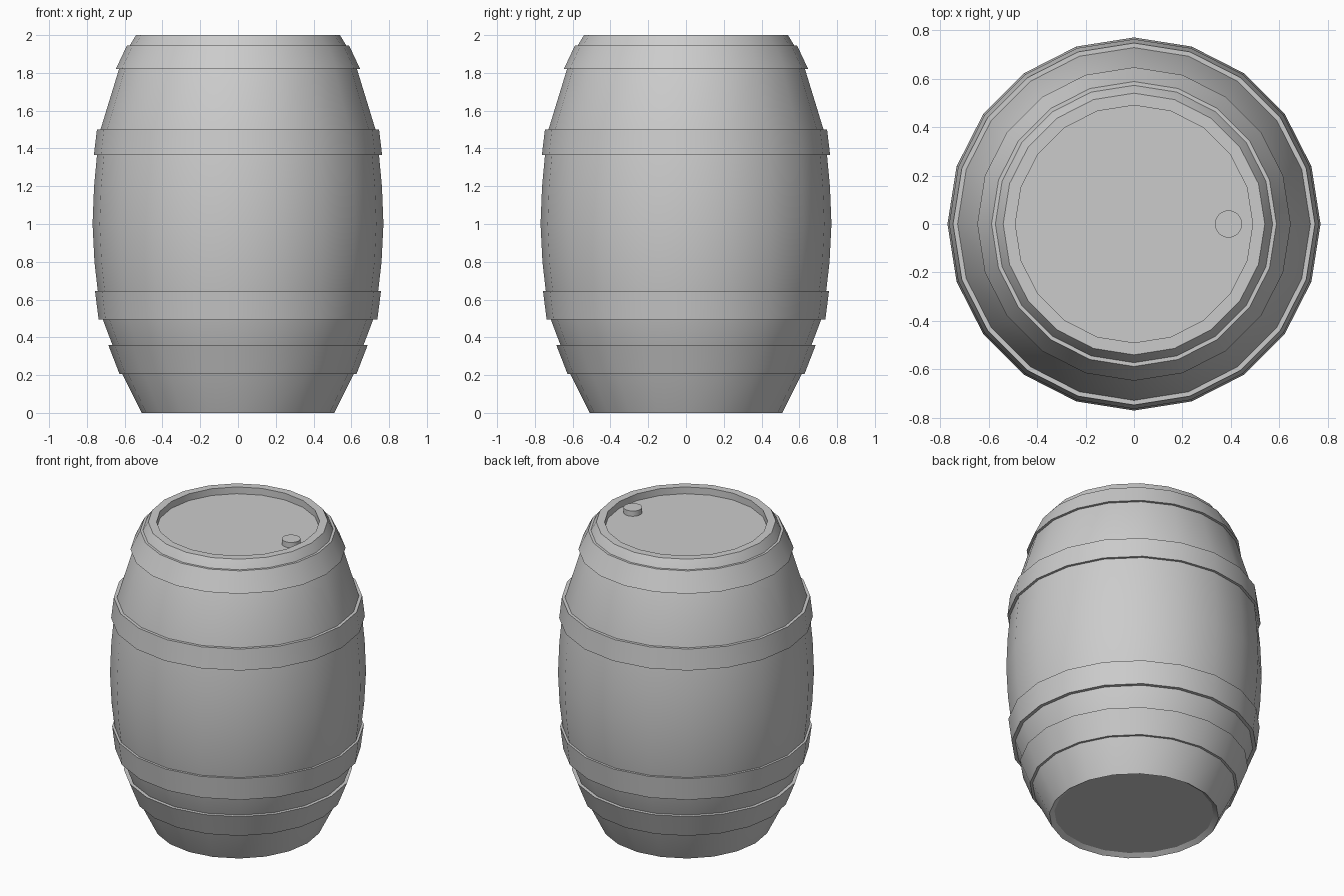
import bpy, bmesh
from math import sin, cos, pi, radians

if "Cube" in bpy.data.objects:
    bpy.data.objects.remove(bpy.data.objects["Cube"])

SIDES = 20


def lathe(name, profile, closed=False, sides=SIDES, centre=(0, 0)):
    """Revolve (radius, z) points; a closed profile makes a ring, an open one gets end caps."""
    bm = bmesh.new()
    rings = [[bm.verts.new((centre[0] + r * cos(2 * pi * i / sides),
                            centre[1] + r * sin(2 * pi * i / sides), z))
              for i in range(sides)] for r, z in profile]
    pairs = list(zip(rings, rings[1:]))
    if closed:
        pairs.append((rings[-1], rings[0]))
    else:
        bm.faces.new(rings[0])
        bm.faces.new(rings[-1])
    for a, b in pairs:
        for i in range(sides):
            j = (i + 1) % sides
            bm.faces.new((a[i], a[j], b[j], b[i]))
    bmesh.ops.recalc_face_normals(bm, faces=bm.faces)
    mesh = bpy.data.meshes.new(name)
    bm.to_mesh(mesh)
    bm.free()
    obj = bpy.data.objects.new(name, mesh)
    bpy.context.collection.objects.link(obj)
    bpy.ops.object.select_all(action='DESELECT')
    obj.select_set(True)
    bpy.context.view_layer.objects.active = obj
    bpy.ops.object.shade_smooth_by_angle(angle=radians(30))
    return obj


# Bulging body with a shallow recess underneath and a sunken lid on top
lathe("barrel_body", [
    (0.48, 0.02), (0.51, 0.0), (0.61, 0.20), (0.665, 0.36), (0.718, 0.50),
    (0.743, 0.65), (0.76, 0.80), (0.77, 1.0), (0.762, 1.20), (0.747, 1.36),
    (0.728, 1.50), (0.63, 1.82), (0.57, 1.95), (0.54, 2.0),
    (0.49, 2.0), (0.49, 1.955)])

# Hoops: bottom height and radius, top height and radius
hoops = {
    "bottom_hoop": (0.205, 0.627, 0.36, 0.687),
    "lower_hoop": (0.495, 0.738, 0.645, 0.757),
    "upper_hoop": (1.365, 0.763, 1.50, 0.747),
    "top_hoop": (1.82, 0.647, 1.945, 0.588),
}
for name, (z0, r0, z1, r1) in hoops.items():
    lathe(name, [(r0, z0), (r1, z1), (r1 - 0.03, z1), (r0 - 0.03, z0)], closed=True)

# Bung standing on the lid
lathe("bung", [(0.056, 1.95), (0.056, 1.99)], sides=32, centre=(0.39, 0))
